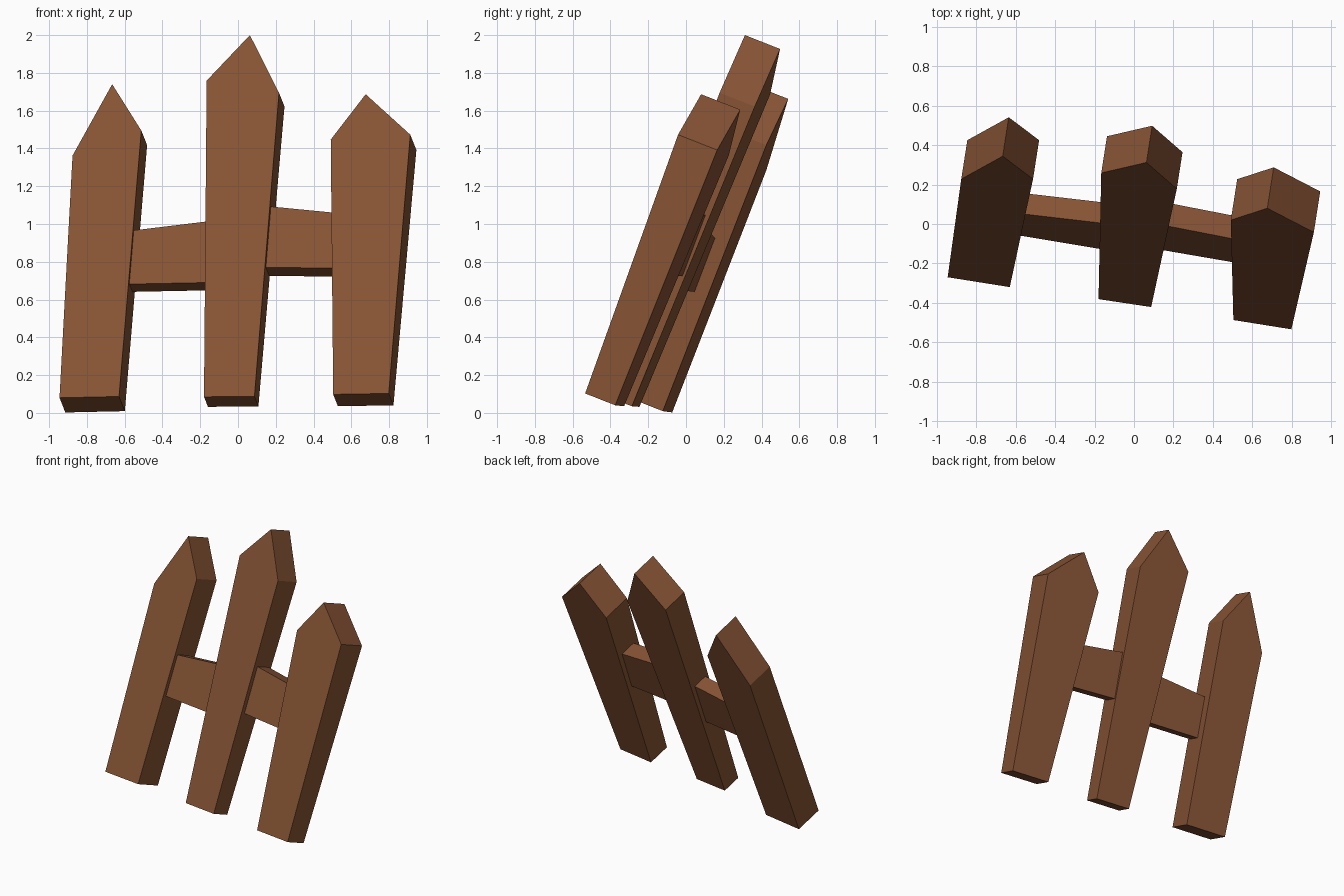
import bpy, bmesh
from mathutils import Vector

if "Cube" in bpy.data.objects:
    bpy.data.objects.remove(bpy.data.objects["Cube"])

wood = bpy.data.materials.new("brown wood")
wood.diffuse_color = (0.24, 0.087, 0.035, 1)
wood.use_nodes = True
wood.node_tree.nodes["Principled BSDF"].inputs["Base Color"].default_value = wood.diffuse_color

# Direction from the front face to the back face, shared by all leaning boards
DEPTH = Vector((0.144, 0.921, -0.363))


def board(name, front, depths):
    """Solid board from a front outline and a thickness at each corner."""
    bm = bmesh.new()
    f = [bm.verts.new(p) for p in front]
    b = [bm.verts.new(Vector(p) + DEPTH * d) for p, d in zip(front, depths)]
    bm.faces.new(f)
    bm.faces.new(b[::-1])
    n = len(f)
    for i in range(n):
        j = (i + 1) % n
        bm.faces.new((f[j], f[i], b[i], b[j]))
    bmesh.ops.recalc_face_normals(bm, faces=bm.faces)
    mesh = bpy.data.meshes.new(name)
    bm.to_mesh(mesh)
    bm.free()
    mesh.materials.append(wood)
    bpy.context.collection.objects.link(bpy.data.objects.new(name, mesh))


def picket(name, outline, bottom, top):
    board(name, outline, [bottom, bottom, top, top, top])


def rail(name, bl, br, tr, tl, depth, extra=0.12):
    """Crosspiece whose ends run a little way into the pickets."""
    bl, br, tr, tl = map(Vector, (bl, br, tr, tl))
    low, high = (br - bl) * extra, (tr - tl) * extra
    board(name, [bl - low, br + low, tr + high, tl - high], [depth] * 4)


# Pickets: bottom left, bottom right, right shoulder, tip, left shoulder
picket("left_picket", [(-0.945, -0.27, 0.080), (-0.63, -0.32, 0.087),
       (-0.512, 0.228, 1.495), (-0.666, 0.344, 1.74), (-0.876, 0.228, 1.362)], 0.214, 0.214)
picket("middle_picket", [(-0.18, -0.381, 0.085), (0.087, -0.421, 0.088),
       (0.217, 0.178, 1.695), (0.063, 0.312, 2.0), (-0.166, 0.259, 1.759)], 0.146, 0.202)
picket("right_picket", [(0.504, -0.487, 0.098), (0.798, -0.534, 0.103),
       (0.912, -0.042, 1.473), (0.676, 0.08, 1.687), (0.491, 0.02, 1.447)], 0.173, 0.225)

# Rails joining the pickets
rail("left_rail", (-0.571, -0.06, 0.682), (-0.168, -0.127, 0.69),
     (-0.168, 0.005, 1.013), (-0.555, 0.05, 0.966), 0.113)
rail("right_rail", (0.143, -0.132, 0.77), (0.497, -0.193, 0.767),
     (0.497, -0.074, 1.061), (0.168, -0.01, 1.093), 0.124)
